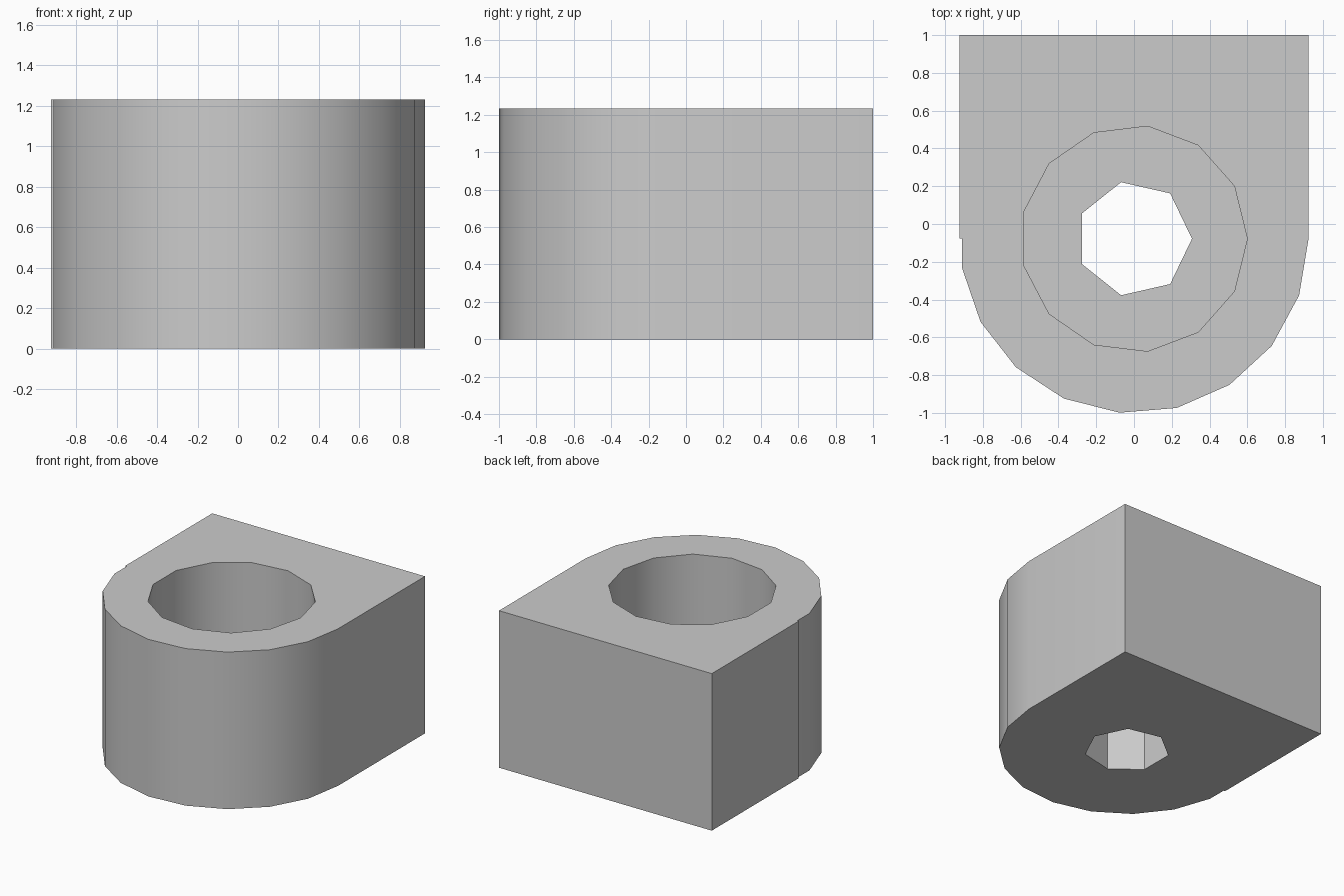
import bpy
import bmesh
from math import cos, sin, tau, radians
from mathutils import Vector

HEIGHT = 1.233
RADIUS = 0.924
BACK = 1.0
CENTRE_Y = -0.078
FLOOR = 0.54      # height of the counterbore floor

if "Cube" in bpy.data.objects:
    bpy.data.objects.remove(bpy.data.objects["Cube"])

grey = bpy.data.materials.new("plain grey")
grey.use_nodes = True
grey.diffuse_color = (0.6, 0.6, 0.6, 1)
grey.node_tree.nodes["Principled BSDF"].inputs["Base Color"].default_value = (0.6, 0.6, 0.6, 1)


def ring(radius, sides):
    """Polygon around the bore axis, first corner towards +x."""
    return [(radius * cos(tau * i / sides), CENTRE_Y + radius * sin(tau * i / sides))
            for i in range(sides)]


def prism(name, outline, bottom, top):
    """Extrude a flat outline between two heights."""
    bm = bmesh.new()
    face = bm.faces.new([bm.verts.new((x, y, bottom)) for x, y in outline])
    result = bmesh.ops.extrude_face_region(bm, geom=[face])
    verts = [v for v in result["geom"] if isinstance(v, bmesh.types.BMVert)]
    bmesh.ops.translate(bm, verts=verts, vec=Vector((0, 0, top - bottom)))
    bmesh.ops.recalc_face_normals(bm, faces=bm.faces)
    mesh = bpy.data.meshes.new(name)
    bm.to_mesh(mesh)
    bm.free()
    mesh.materials.append(grey)
    obj = bpy.data.objects.new(name, mesh)
    bpy.context.collection.objects.link(obj)
    return obj


# Block: square back, faceted round front, with a small step on the right side
round_front = [p for p in reversed(ring(RADIUS, 19)) if p[1] < CENTRE_Y - 0.01]
step_x = round_front[-1][0]
outline = ([(RADIUS, BACK), (RADIUS, CENTRE_Y)] + round_front
           + [(step_x, CENTRE_Y), (-RADIUS, CENTRE_Y), (-RADIUS, BACK)])
block = prism("mounting_block", outline, 0, HEIGHT)

# Wide counterbore from above and narrow hole right through
cutters = [prism("counterbore_cutter", ring(0.6, 13), FLOOR, HEIGHT + 0.2),
           prism("screw_hole_cutter", ring(0.307, 7), -0.2, HEIGHT + 0.1)]

bpy.ops.object.select_all(action="DESELECT")
block.select_set(True)
bpy.context.view_layer.objects.active = block
for cutter in cutters:
    cutter.hide_render = True
    cut = block.modifiers.new(cutter.name, "BOOLEAN")
    cut.operation = "DIFFERENCE"
    cut.solver = "EXACT"
    cut.object = cutter
    bpy.ops.object.modifier_apply(modifier=cut.name)
    bpy.data.objects.remove(cutter)

# Smooth the round walls, keep the corners and the narrow hole crisp
bpy.ops.object.shade_smooth_by_angle(angle=radians(30))
